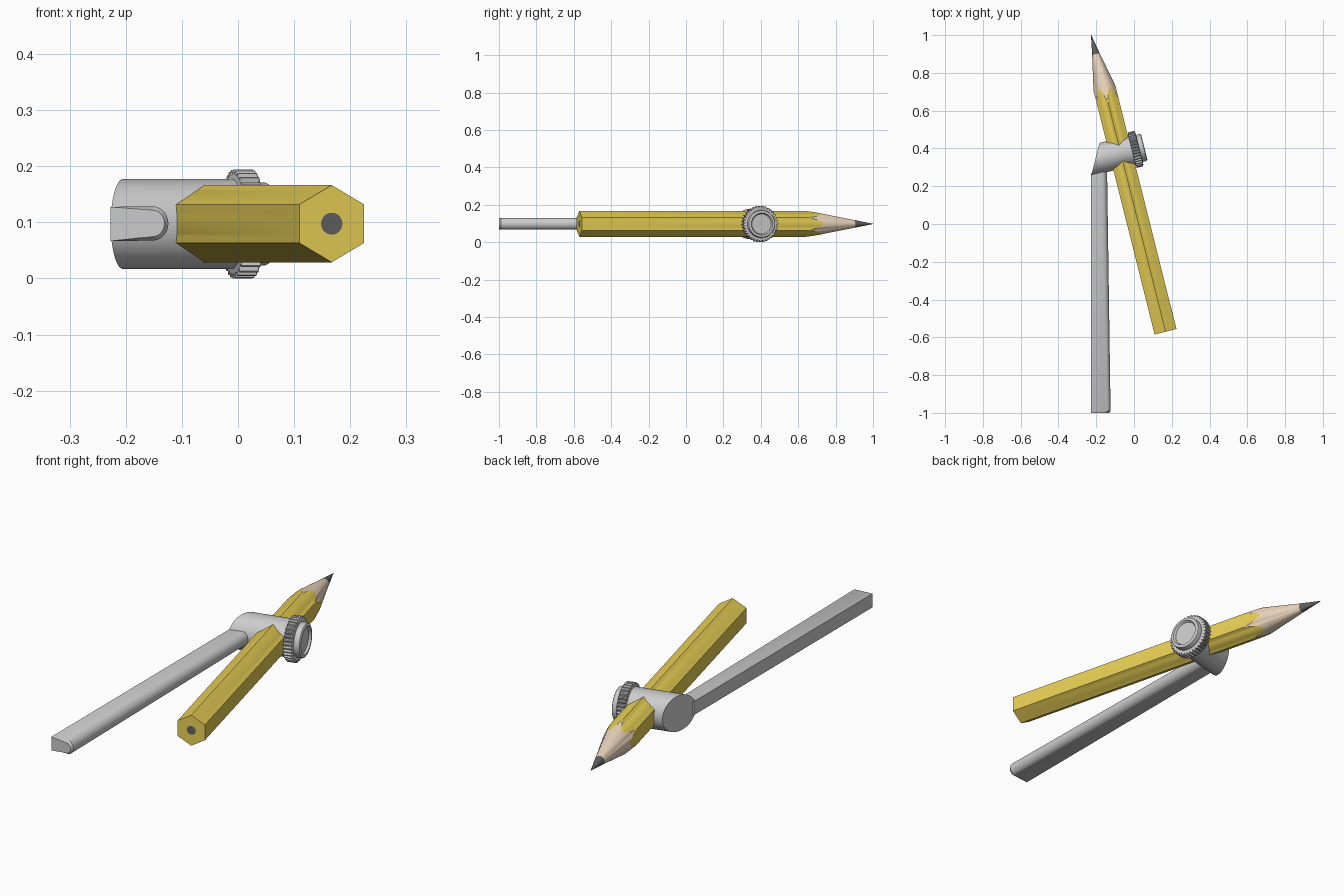
import bpy, bmesh
from math import sin, cos, pi, radians, asin
from mathutils import Matrix

if "Cube" in bpy.data.objects:
    bpy.data.objects.remove(bpy.data.objects["Cube"])

TILT = asin(0.2434)                  # pencil lean from +y towards -x
ZC = 0.097                           # height of all axes


def material(name, rgb):
    m = bpy.data.materials.new(name)
    m.diffuse_color = (*rgb, 1)
    m.use_nodes = True
    m.node_tree.nodes["Principled BSDF"].inputs["Base Color"].default_value = m.diffuse_color
    return m


def loft(name, rings, mats=(), bands=(), origin=(0, 0, 0), tilt=TILT):
    """Skin a list of equal point rings, closing both ends; bands = material per step incl. caps."""
    bm = bmesh.new()
    rows = [[bm.verts.new(p) for p in ring] for ring in rings]
    n = len(rows[0])
    steps = [[rows[0]]]
    steps += [[(r[i], r[(i + 1) % n], q[(i + 1) % n], q[i]) for i in range(n)]
              for r, q in zip(rows, rows[1:])]
    steps += [[rows[-1]]]
    for k, step in enumerate(steps):
        for vs in step:
            f = bm.faces.new(vs)
            f.material_index = bands[k] if bands else 0
    bmesh.ops.remove_doubles(bm, verts=bm.verts, dist=1e-6)
    bmesh.ops.recalc_face_normals(bm, faces=bm.faces)
    me = bpy.data.meshes.new(name)
    bm.to_mesh(me)
    bm.free()
    for m in mats:
        me.materials.append(m)
    ob = bpy.data.objects.new(name, me)
    bpy.context.collection.objects.link(ob)
    ob.matrix_world = Matrix.Translation(origin) @ Matrix.Rotation(tilt, 4, 'Z')
    bpy.ops.object.select_all(action='DESELECT')
    ob.select_set(True)
    bpy.context.view_layer.objects.active = ob
    bpy.ops.object.shade_smooth_by_angle(angle=radians(28))
    return ob


def x_ring(s, radius, n=64):
    """Circle around the local x axis; s and radius may vary with the angle index."""
    pts = []
    for i in range(n):
        a = 2 * pi * i / n
        r = radius(i) if callable(radius) else radius
        t = r * cos(a)
        pts.append((s(t) if callable(s) else s, t, r * sin(a)))
    return pts


# Pencil: hexagonal body, scalloped wood cone and lead, corners up and down
N = 72
FLAT, CORNER = 0.0595, 0.0687
angles = [2 * pi * i / N for i in range(N)]


def hex_radius(a):
    return FLAT / cos((a + pi / 6) % (pi / 3) - pi / 6)


def y_ring(y, r):
    return [((r(a) if callable(r) else r) * cos(a),
             y(a) if callable(y) else y,
             (r(a) if callable(r) else r) * sin(a)) for a in angles]


def scallop(a):
    return -0.29 - 0.08 * (hex_radius(a) - FLAT) / (CORNER - FLAT)


yellow = material("yellow_paint", (0.8, 0.62, 0.09))
wood = material("bare_wood", (0.85, 0.68, 0.52))
lead = material("lead", (0.12, 0.12, 0.12))
LENGTH = 1.619
loft("pencil",
     [y_ring(0, 0.0008), y_ring(-0.103, 0.0205), y_ring(scallop, hex_radius),
      y_ring(-LENGTH, hex_radius), y_ring(-LENGTH, 0.0195)],
     (yellow, wood, lead), (2, 2, 1, 0, 0, 2), (-0.227, 1.0, ZC + 0.0005))

# Sleeve: cylinder around the pencil with a slanted outer end
KNOB = (0.0, 0.393, ZC)
loft("clamp_sleeve",
     [x_ring(lambda t: -0.2115 + 0.53 * t, 0.08), x_ring(-0.005, 0.08)], origin=KNOB)

# Knurled tightening wheel
TEETH = 36


def tooth(i):
    return 0.097 if i % 4 in (0, 1) else 0.089


loft("knurled_wheel",
     [x_ring(-0.011, 0.086, TEETH * 4), x_ring(-0.009, tooth, TEETH * 4),
      x_ring(0.026, tooth, TEETH * 4), x_ring(0.029, 0.086, TEETH * 4)], origin=KNOB)

# Wheel cap with rounded rim and dished face
cap = [(0.02, 0.074), (0.048, 0.074), (0.053, 0.072), (0.056, 0.067),
       (0.056, 0.059), (0.046, 0.053)]
loft("wheel_cap", [x_ring(s, r) for s, r in cap], origin=KNOB)

# Leg: D-shaped bar, flat on the outside, slightly tapered, softened free end


def leg_section(y, right, inset=0.0):
    h, left = 0.0305, -0.227
    pts = [(left, y, ZC - h), (left, y, ZC + h)]
    arc = 12
    for i in range(arc + 1):
        a = pi / 2 - pi * i / arc
        pts.append((right - 0.028 + (0.028 - inset) * cos(a), y, ZC + 0.001 + (h - inset) * sin(a)))
    return pts


loft("leg", [leg_section(-1.0, -0.124, 0.007), leg_section(-0.99, -0.124),
             leg_section(0.31, -0.143)], tilt=0)
# Trim the leg's inner end to the slanted sleeve end
leg = bpy.data.objects["leg"]
for v in leg.data.vertices:
    if v.co.y > 0:
        v.co.y = 0.268 + 0.6 * (v.co.x + 0.227)
